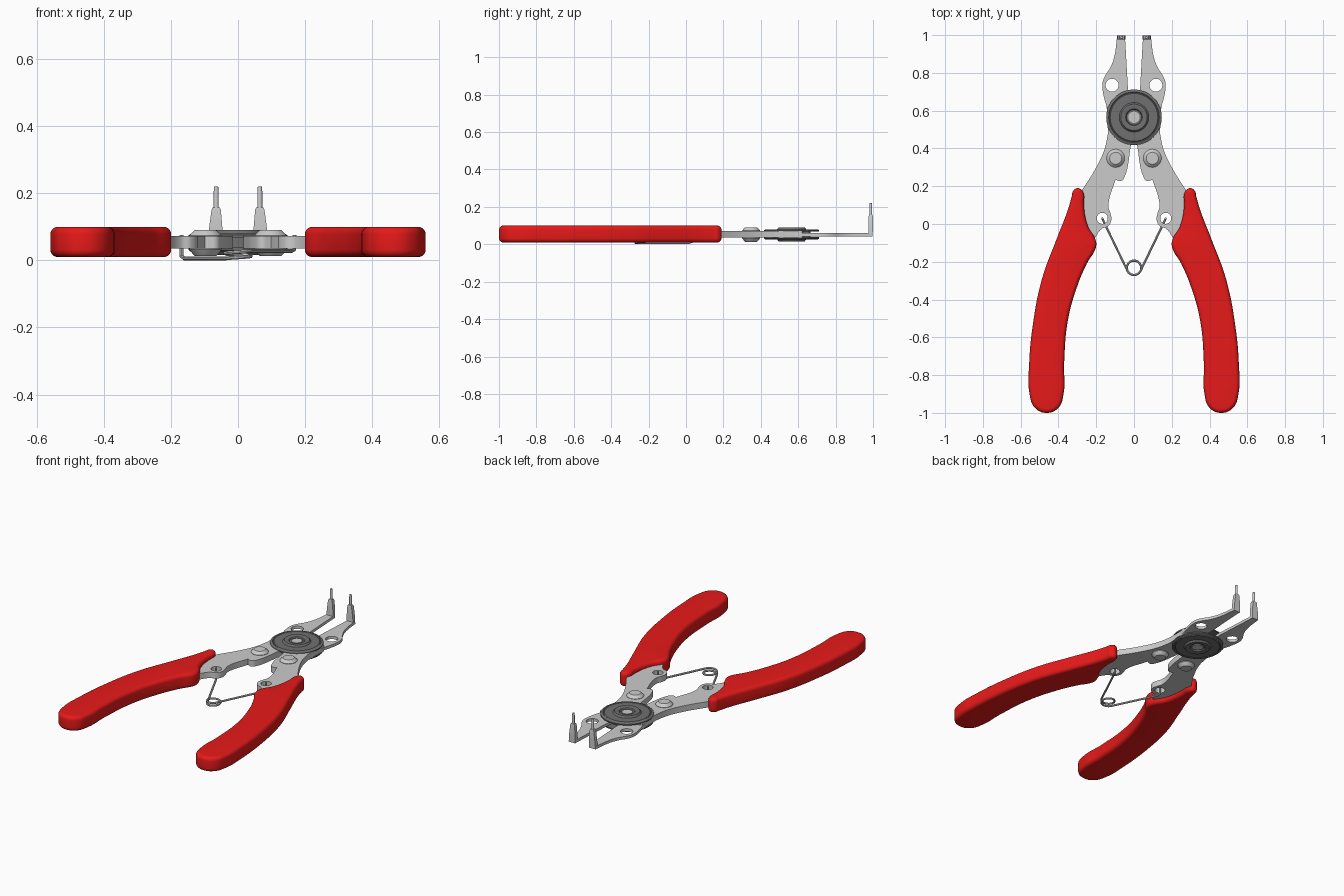
import bpy, bmesh, math

if "Cube" in bpy.data.objects:
    bpy.data.objects.remove(bpy.data.objects["Cube"])

red = bpy.data.materials.new("red_grip")
red.diffuse_color = (0.8, 0.01, 0.01, 1)
red.use_nodes = True
red.node_tree.nodes["Principled BSDF"].inputs["Base Color"].default_value = red.diffuse_color
dark = bpy.data.materials.new("dark_steel")
dark.diffuse_color = (0.16, 0.16, 0.16, 1)
dark.use_nodes = True
dark.node_tree.nodes["Principled BSDF"].inputs["Base Color"].default_value = dark.diffuse_color


def finish(obj, mat=None, mirror=False):
    if mat:
        obj.data.materials.append(mat)
    if mirror:
        obj.modifiers.new("mirror", 'MIRROR').use_mirror_merge = False
    bpy.ops.object.select_all(action='DESELECT')
    obj.select_set(True)
    bpy.context.view_layer.objects.active = obj
    bpy.ops.object.shade_smooth_by_angle(angle=math.radians(35))
    return obj


def from_curve(name, cu):
    tmp = bpy.data.objects.new("tmp", cu)
    bpy.context.collection.objects.link(tmp)
    dg = bpy.context.evaluated_depsgraph_get()
    me = bpy.data.meshes.new_from_object(tmp.evaluated_get(dg))
    bpy.data.objects.remove(tmp)
    obj = bpy.data.objects.new(name, me)
    bpy.context.collection.objects.link(obj)
    return obj


def slab(name, pts, z0, z1, bevel=0.0, holes=(), mat=None):
    """Flat mirrored part. A third value in a point marks a sharp corner."""
    cu = bpy.data.curves.new(name, 'CURVE')
    cu.dimensions, cu.fill_mode = '2D', 'BOTH'
    cu.resolution_u = 8
    cu.extrude = (z1 - z0) / 2 - bevel
    cu.bevel_depth, cu.bevel_resolution, cu.offset = bevel, 4, -bevel
    circles = [[(x + r * math.cos(a * math.pi / 4), y + r * math.sin(a * math.pi / 4))
                for a in range(8)] for x, y, r in holes]
    for loop in [pts] + circles:
        sp = cu.splines.new('BEZIER')
        sp.bezier_points.add(len(loop) - 1)
        sp.use_cyclic_u = True
        for bp, p in zip(sp.bezier_points, loop):
            bp.co = (p[0], p[1], 0)
            bp.handle_left_type = bp.handle_right_type = 'VECTOR' if len(p) > 2 else 'AUTO'
    obj = from_curve(name, cu)
    for v in obj.data.vertices:
        v.co.z += (z0 + z1) / 2
    # weld the caps to the sides
    bm = bmesh.new()
    bm.from_mesh(obj.data)
    bmesh.ops.remove_doubles(bm, verts=bm.verts, dist=1e-5)
    bmesh.ops.recalc_face_normals(bm, faces=bm.faces)
    bm.to_mesh(obj.data)
    bm.free()
    return finish(obj, mat, True)


def lathe(name, profile, x, y, mat=None, mirror=False, n=64):
    bm = bmesh.new()
    vs = [bm.verts.new((x + r, y, z)) for r, z in profile]
    es = [bm.edges.new(e) for e in zip(vs, vs[1:])]
    bmesh.ops.spin(bm, geom=vs + es, cent=(x, y, 0), axis=(0, 0, 1),
                   angle=2 * math.pi, steps=n)
    bmesh.ops.remove_doubles(bm, verts=bm.verts, dist=1e-5)
    bmesh.ops.recalc_face_normals(bm, faces=bm.faces)
    me = bpy.data.meshes.new(name)
    bm.to_mesh(me)
    bm.free()
    obj = bpy.data.objects.new(name, me)
    bpy.context.collection.objects.link(obj)
    return finish(obj, mat, mirror)


# red grips
slab("grip", [(.297, .19), (.27, .17), (.265, .10), (.26, .05), (.24, -.02), (.207, -.075),
              (.20, -.115), (.25, -.21), (.297, -.32), (.35, -.51), (.37, -.74), (.373, -.90),
              (.40, -.973), (.463, -1.0), (.525, -.973), (.553, -.90), (.555, -.74),
              (.535, -.53), (.487, -.29), (.41, -.08), (.352, .07), (.33, .145), (.322, .175)],
     .01, .10, .022, mat=red)

# steel levers with spring eyes
slab("lever", [(.016, .42, 1), (.05, .25), (.068, .228), (.098, .235, 1), (.135, .09),
               (.124, .055), (.120, .02), (.14, -.013), (.17, -.025), (.21, -.08, 1),
               (.30, -.15, 1), (.31, .06, 1), (.275, .18, 1), (.20, .30), (.155, .40),
               (.138, .48, 1), (.143, .62, 1), (.03, .66, 1)],
     .036, .072, holes=[(.168, .03, .029)])

# thin jaws
slab("jaw", [(.048, .996, 1), (.03, .68, 1), (.016, .45, 1), (.13, .45, 1), (.145, .62, 1),
             (.165, .70), (.167, .745), (.158, .775), (.125, .83), (.106, .88),
             (.089, .996, 1)],
     .043, .060, holes=[(.116, .735, .034)])

# upturned jaw ends
bm = bmesh.new()
rings = []
for z, x0, x1, y0, y1 in [(.043, .047, .090, .977, .998), (.09, .046, .087, .977, .999),
                          (.15, .051, .079, .977, .999), (.158, .054, .076, .979, .997)]:
    rings.append([bm.verts.new((x, y, z)) for x, y in
                  [(x0, y0), (x1, y0), (x1, y1), (x0, y1)]])
for a, b in zip(rings, rings[1:]):
    for i in range(4):
        j = (i + 1) % 4
        bm.faces.new((a[i], a[j], b[j], b[i]))
bm.faces.new(rings[0][::-1])
bm.faces.new(rings[-1])
me = bpy.data.meshes.new("jaw_end")
bm.to_mesh(me)
bm.free()
end = bpy.data.objects.new("jaw_end", me)
bpy.context.collection.objects.link(end)
finish(end, None, True)

# tip pins
lathe("tip_pin", [(0, .15), (.0075, .15), (.0075, .205), (.006, .22), (0, .22)],
      .065, .988, mirror=True, n=20)

# pivot: two stepped washers on a core, same form above and below
half = [(.035, .027), (.040, .027), (.044, .034), (.056, .037), (.070, .037), (.078, .027),
        (.126, .027), (.130, .024), (.134, .027), (.142, .026), (.147, .022),
        (.147, .015), (.10, .015)]
top = [(r, .053 + z) for r, z in [(0, .027)] + half]
bottom = [(r, .053 - z) for r, z in half[::-1] + [(0, .027)]]
lathe("pivot_disc", top + bottom, 0, .565, dark)
lathe("pivot_pin", [(0, .022), (.030, .022), (.030, .084), (0, .084)], 0, .565, n=40)

# rivets
lathe("rivet", [(0, .09), (.032, .09), (.036, .087), (.048, .074), (.048, .032),
                (.036, .017), (.032, .013), (0, .013)], .097, .348, mirror=True, n=40)

# return spring
pts = [(-.168, .03, .076), (-.168, .03, .012), (-.160, .012, .006)]
for i in range(51):
    a = math.radians(205 + 490 * i / 50)
    pts.append((.038 * math.cos(a), -.232 + .038 * math.sin(a), .006 + .022 * i / 50))
pts += [(.160, .012, .028), (.168, .03, .032), (.168, .03, .076)]
cu = bpy.data.curves.new("spring", 'CURVE')
cu.dimensions = '3D'
cu.bevel_depth, cu.bevel_resolution, cu.use_fill_caps = .006, 2, True
sp = cu.splines.new('POLY')
sp.points.add(len(pts) - 1)
for q, p in zip(sp.points, pts):
    q.co = (*p, 1)
finish(from_curve("spring", cu))
